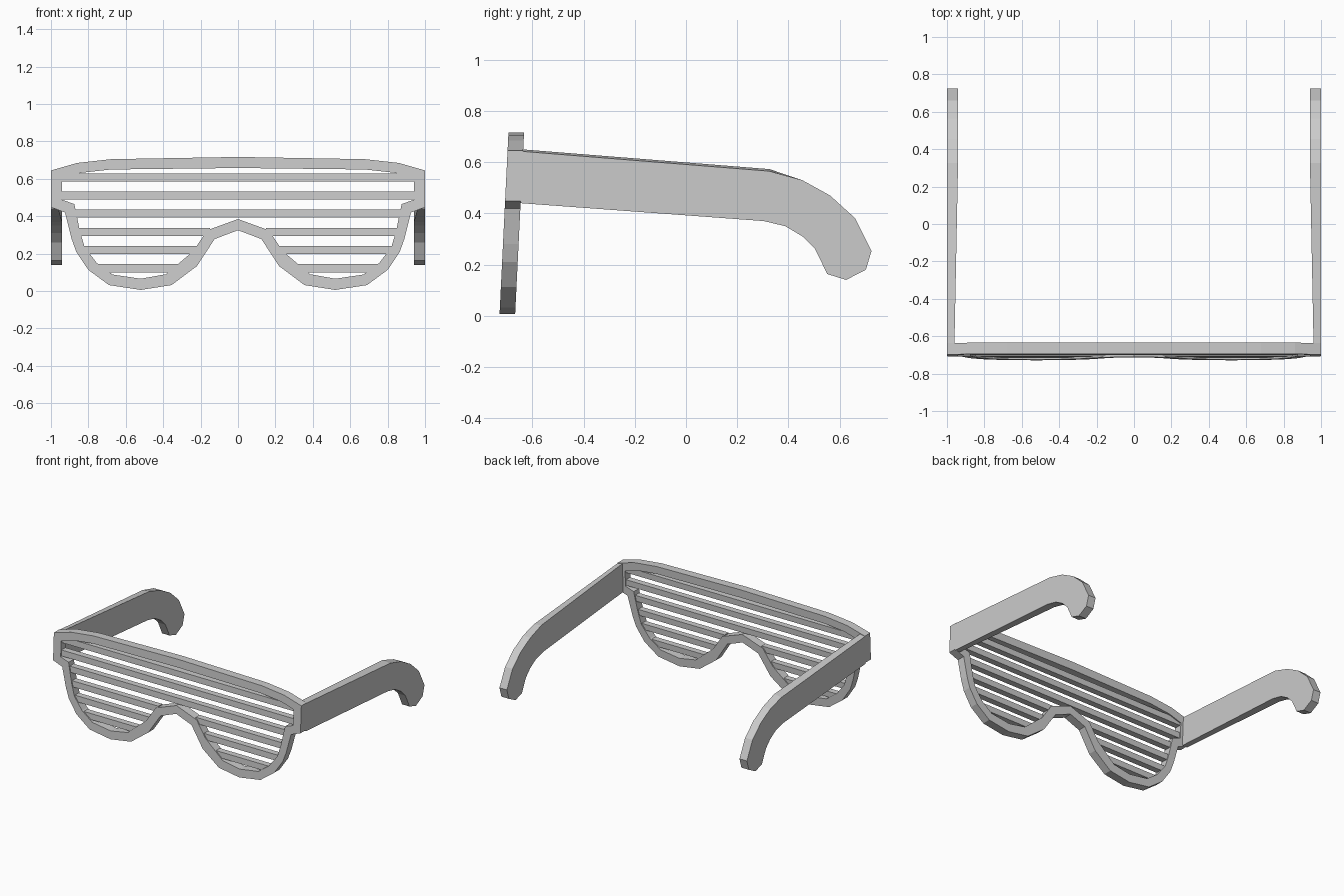
import bpy, bmesh

if "Cube" in bpy.data.objects:
    bpy.data.objects.remove(bpy.data.objects["Cube"])

DEPTH = 0.061


def front_y(z):
    # front face leans slightly back towards the top
    return -0.729 + 0.049 * z


def finish(bm, name):
    bmesh.ops.recalc_face_normals(bm, faces=bm.faces)
    me = bpy.data.meshes.new(name)
    bm.to_mesh(me)
    bm.free()
    ob = bpy.data.objects.new(name, me)
    bpy.context.collection.objects.link(ob)
    return ob


def mirror_loop(half):
    # right half from top centre to bridge centre, closed on the left
    return half + [(-x, z) for x, z in half[-2:0:-1]]


def bridge(bm, a, b):
    n = len(a)
    for i in range(n):
        j = (i + 1) % n
        bm.faces.new((a[i], a[j], b[j], b[i]))


# Front frame: ring between outer and inner outlines
outer = mirror_loop([(0, .717), (.68, .705), (.86, .685), (1, .645), (1, .448),
                     (.925, .42), (.89, .28), (.865, .21), (.80, .113), (.69, .032),
                     (.52, .006), (.355, .032), (.22, .133), (.125, .278), (0, .325)])
inner = mirror_loop([(0, .658), (.68, .65), (.84, .632), (.94, .602), (.94, .488),
                     (.875, .465), (.845, .32), (.82, .235), (.755, .15), (.67, .088),
                     (.52, .066), (.385, .09), (.24, .213), (.165, .325), (0, .385)])
bm = bmesh.new()
rings = [[bm.verts.new((x, front_y(z) + d, z)) for x, z in loop]
         for loop, d in ((outer, 0), (outer, DEPTH), (inner, DEPTH), (inner, 0))]
for k in range(4):
    bridge(bm, rings[k], rings[(k + 1) % 4])
finish(bm, "front_frame")


# Shutter slats
def slat(name, x0, x1, z, h=0.043):
    bm = bmesh.new()
    prof = [(z + s * h / 2, d) for s, d in
            ((-1, .008), (1, .008), (1, .053), (-1, .053))]
    ends = [[bm.verts.new((x, front_y(zz) + d, zz)) for zz, d in prof]
            for x in (x0, x1)]
    bridge(bm, *ends)
    for e in ends:
        bm.faces.new(e)
    finish(bm, name)


for i, (z, x) in enumerate(((.608, .95), (.512, .95), (.415, .89))):
    slat(f"upper_slat_{i + 1}", -x, x, z)
for i, (z, x0, x1) in enumerate(((.316, .15, .86), (.219, .21, .84), (.122, .32, .765))):
    slat(f"lower_slat_right_{i + 1}", x0, x1, z)
    slat(f"lower_slat_left_{i + 1}", -x1, -x0, z)

# Temple arms with curved ear hooks, thickening towards the back
arm = [(-.637, .642), (.326, .565), (.454, .53), (.563, .47), (.66, .382),
       (.725, .253), (.703, .18), (.626, .14), (.552, .163), (.505, .26),
       (.455, .31), (.388, .35), (.304, .37), (-.647, .44)]
for side, s in (("left", -1), ("right", 1)):
    bm = bmesh.new()
    out = [bm.verts.new((s, y, z)) for y, z in arm]
    inn = [bm.verts.new((s * (.96 - .02 * min(1, (y + .64) / 1.0)), y, z + (.008 if k < 2 else 0)))
           for k, (y, z) in enumerate(arm)]
    bridge(bm, out, inn)
    bm.faces.new(out)
    bm.faces.new(inn)
    finish(bm, f"temple_arm_{side}")
